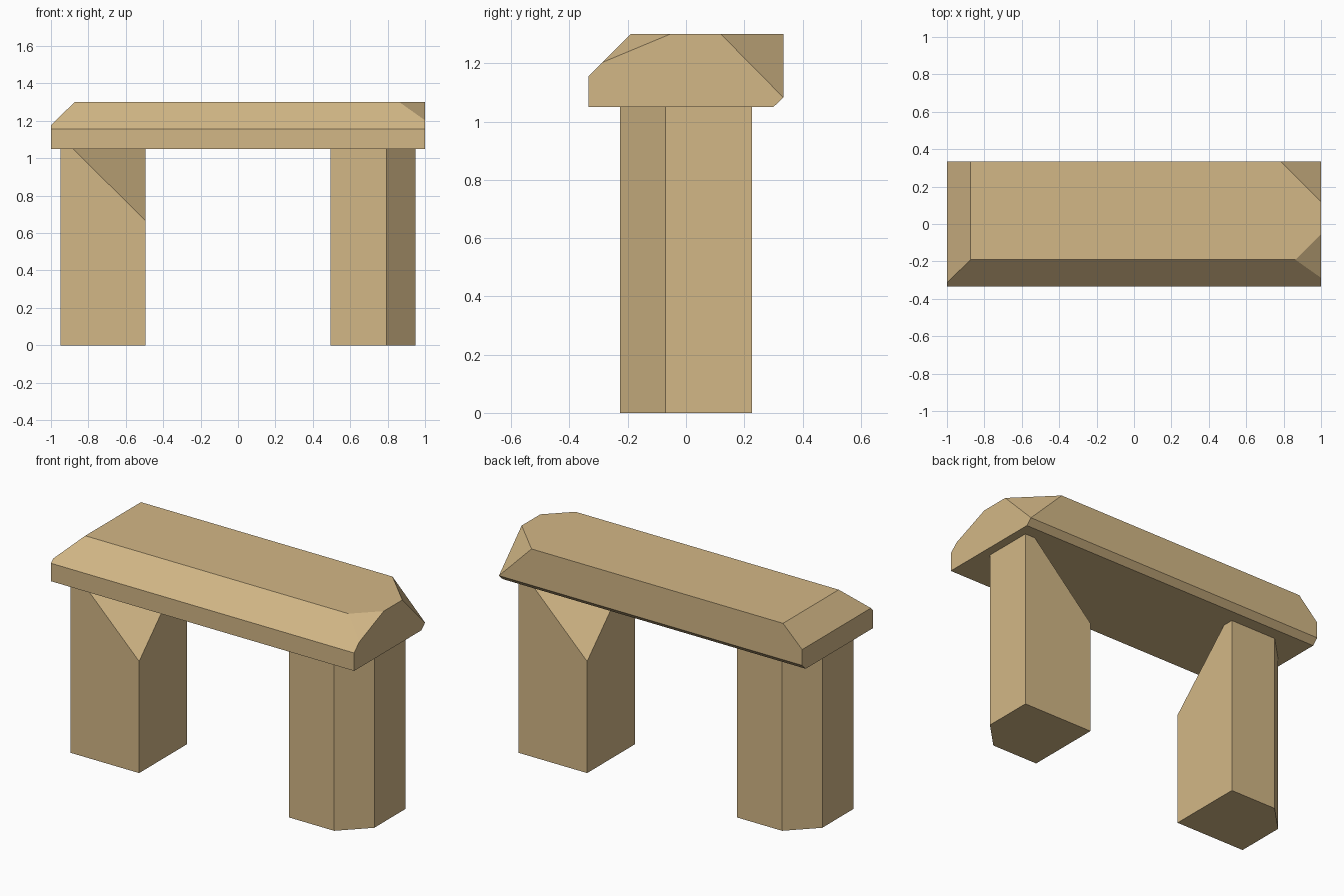
import bpy, bmesh
from mathutils import Vector, Matrix

if "Cube" in bpy.data.objects:
    bpy.data.objects.remove(bpy.data.objects["Cube"])

wood = bpy.data.materials.new("light wood")
wood.diffuse_color = (0.65, 0.475, 0.24, 1)
wood.use_nodes = True
wood.node_tree.nodes["Principled BSDF"].inputs["Base Color"].default_value = wood.diffuse_color


def cut_block(name, lo, hi, cuts, turn=0.0):
    """Box from lo to hi, with each corner or edge sliced off by a 3-point plane."""
    lo, hi = Vector(lo), Vector(hi)
    centre, size = (lo + hi) / 2, hi - lo
    bm = bmesh.new()
    bmesh.ops.create_cube(bm, size=1, matrix=Matrix.Translation(centre) @ Matrix.Diagonal((*size, 1)))
    for points in cuts:
        a, b, c = (Vector(p) for p in points)
        normal = (b - a).cross(c - a).normalized()
        if normal.dot(centre - a) > 0:
            normal.negate()
        geom = bm.verts[:] + bm.edges[:] + bm.faces[:]
        bmesh.ops.bisect_plane(bm, geom=geom, dist=1e-5, plane_co=a, plane_no=normal, clear_outer=True)
        rim = [e for e in bm.edges if e.is_boundary]
        bmesh.ops.edgeloop_fill(bm, edges=rim)
    bmesh.ops.rotate(bm, verts=bm.verts, cent=(0, 0, 0), matrix=Matrix.Rotation(turn, 3, 'Z'))
    bmesh.ops.recalc_face_normals(bm, faces=bm.faces)
    mesh = bpy.data.meshes.new(name)
    bm.to_mesh(mesh)
    bm.free()
    mesh.materials.append(wood)
    obj = bpy.data.objects.new(name, mesh)
    bpy.context.collection.objects.link(obj)


# Seat slab: bevelled front, left and lower back edges, two chipped right corners
cut_block("seat", (-1, -0.334, 1.05), (1, 0.334, 1.3), [
    [(-1, -0.334, 1.157), (1, -0.334, 1.157), (1, -0.191, 1.3)],
    [(-1, -0.334, 1.177), (-1, 0.334, 1.177), (-0.874, 0.334, 1.3)],
    [(-1, 0.334, 1.083), (1, 0.334, 1.083), (1, 0.3, 1.05)],
    [(0.785, 0.334, 1.3), (1, 0.12, 1.3), (1, 0.334, 1.083)],
    [(0.863, -0.191, 1.3), (1, -0.055, 1.3), (1, -0.288, 1.203)],
])

# Legs: chipped inner top corner and bevelled outer edge, one turned half way round
for name, turn in (("left_leg", 0.0), ("right_leg", 3.14159265)):
    cut_block(name, (-0.948, -0.226, 0), (-0.494, 0.226, 1.05), [
        [(-0.882, -0.226, 1.05), (-0.494, 0.16, 1.05), (-0.494, -0.226, 0.666)],
        [(-0.793, 0.226, 0), (-0.948, 0.07, 0), (-0.948, 0.07, 1)],
    ], turn)
